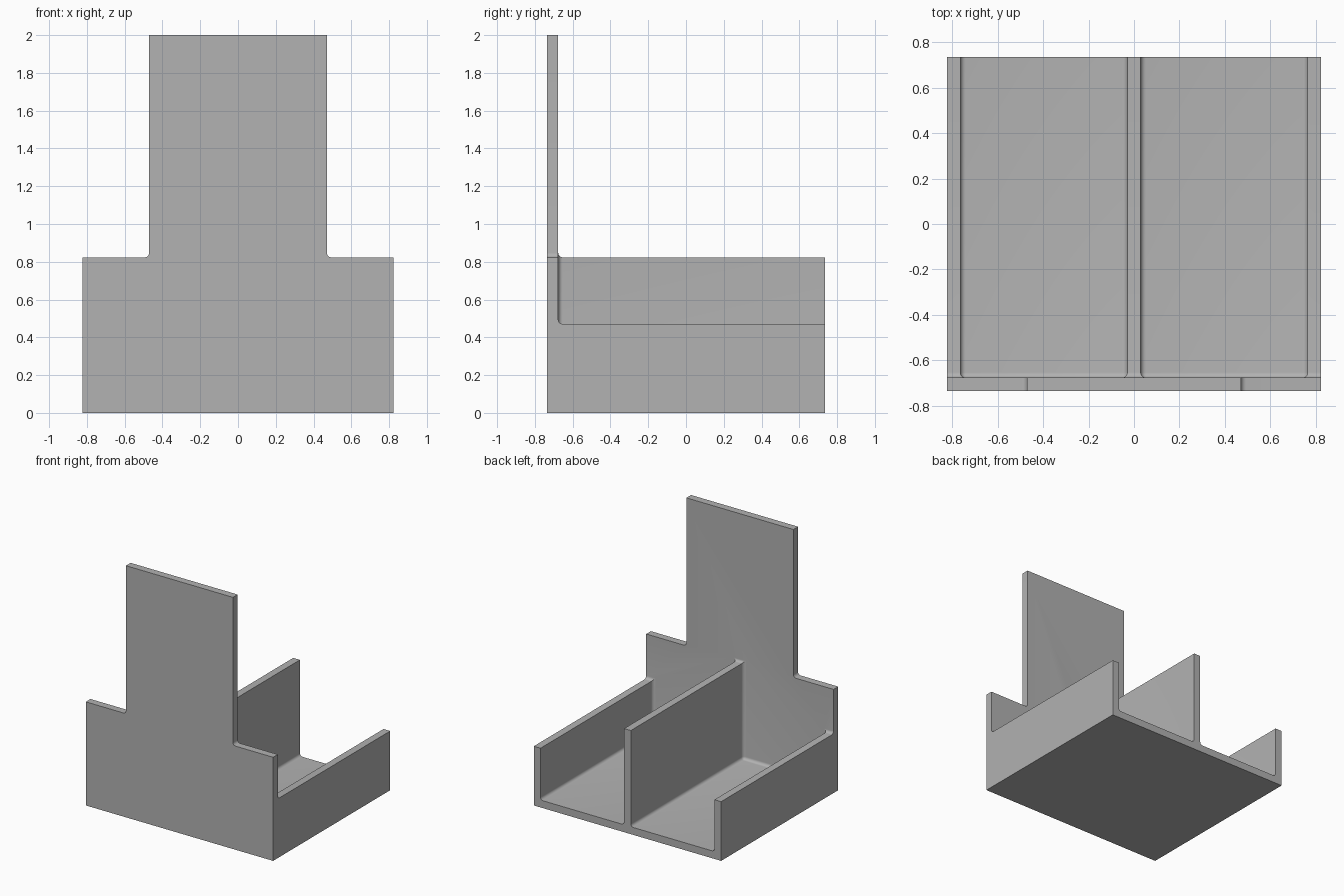
import bpy, bmesh, math
from mathutils import Vector

cube = bpy.data.objects.get("Cube")
if cube:
    bpy.data.objects.remove(cube, do_unlink=True)

# Main dimensions
HALF_W, HALF_D = 0.8235, 0.7353
THICK, FILLET = 0.0588, 0.0235
SIDE_H, DIVIDER_H, TOWER_HALF, TOP = 0.4706, 0.8235, 0.4706, 2.0

grey = bpy.data.materials.new("plain grey")
grey.use_nodes = True
colour = (0.445, 0.445, 0.445, 1)
grey.diffuse_color = colour
grey.node_tree.nodes["Principled BSDF"].inputs["Base Color"].default_value = colour


def mirrored_prism(name, half, y0, y1):
    """Extrude a left-right symmetric x-z outline, given as its right half, along y."""
    outline = half + [(-x, z) for x, z in reversed(half)]
    bm = bmesh.new()
    face = bm.faces.new([bm.verts.new((x, y0, z)) for x, z in outline])
    moved = bmesh.ops.extrude_face_region(bm, geom=[face])["geom"]
    bmesh.ops.translate(bm, vec=Vector((0, y1 - y0, 0)),
                        verts=[v for v in moved if isinstance(v, bmesh.types.BMVert)])
    bmesh.ops.recalc_face_normals(bm, faces=bm.faces)
    mesh = bpy.data.meshes.new(name)
    bm.to_mesh(mesh)
    bm.free()
    mesh.materials.append(grey)
    obj = bpy.data.objects.new(name, mesh)
    bpy.context.collection.objects.link(obj)
    return obj


# Front plate with a tall narrower tower
holder = mirrored_prism("divided_holder", [
    (HALF_W, 0), (HALF_W, DIVIDER_H), (TOWER_HALF, DIVIDER_H), (TOWER_HALF, TOP)],
    -HALF_D, -HALF_D + THICK)

# Floor, low side walls and tall centre divider
tray = mirrored_prism("tray", [
    (HALF_W, 0), (HALF_W, SIDE_H), (HALF_W - THICK, SIDE_H), (HALF_W - THICK, THICK),
    (THICK / 2, THICK), (THICK / 2, DIVIDER_H)],
    -HALF_D + THICK / 2, HALF_D)

# Fuse both into one solid
union = holder.modifiers.new("fuse", "BOOLEAN")
union.operation, union.solver, union.object = "UNION", "EXACT", tray
bpy.context.view_layer.update()
fused = bpy.data.meshes.new_from_object(
    holder.evaluated_get(bpy.context.evaluated_depsgraph_get()))
holder.modifiers.clear()
holder.data = fused
bpy.data.objects.remove(tray, do_unlink=True)

# Fillet every inside corner
bm = bmesh.new()
bm.from_mesh(fused)
bmesh.ops.remove_doubles(bm, verts=bm.verts, dist=0.0001)
bmesh.ops.dissolve_limit(bm, angle_limit=math.radians(1), verts=bm.verts, edges=bm.edges)
bm.normal_update()
inside = [e for e in bm.edges if len(e.link_faces) == 2
          and e.calc_face_angle_signed() < -0.5]
bmesh.ops.bevel(bm, geom=inside, offset=FILLET, offset_type="OFFSET", segments=6,
                profile=0.5, affect="EDGES", clamp_overlap=True)
bm.to_mesh(fused)
bm.free()

bpy.ops.object.select_all(action="DESELECT")
holder.select_set(True)
bpy.context.view_layer.objects.active = holder
bpy.ops.object.shade_smooth_by_angle(angle=math.radians(30))
